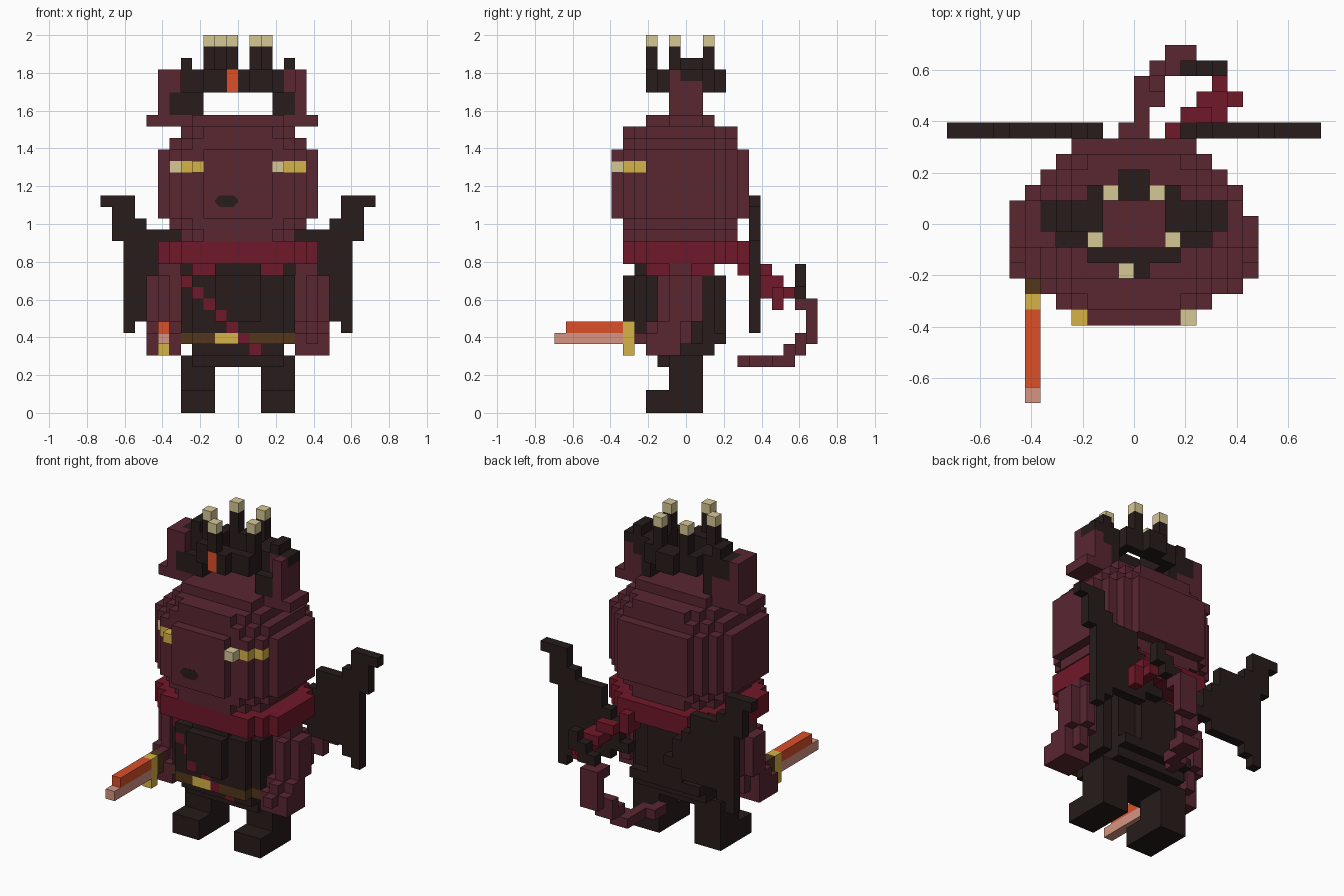
import bpy, bmesh, math

if "Cube" in bpy.data.objects:
    bpy.data.objects.remove(bpy.data.objects["Cube"])

V = 2 / 33  # edge length of one block

COLOURS = {
    "maroon": (0.100, 0.020, 0.031), "charcoal": (0.020, 0.0115, 0.0105),
    "crimson": (0.160, 0.009, 0.021), "gold": (0.67, 0.45, 0.065),
    "bone": (0.67, 0.575, 0.30), "orange": (0.70, 0.080, 0.022),
    "salmon": (0.67, 0.30, 0.225), "brown": (0.085, 0.039, 0.011),
}
MATS = {}
for name, rgb in COLOURS.items():
    m = bpy.data.materials.new(name)
    m.use_nodes = True
    m.diffuse_color = (*rgb, 1)
    bsdf = m.node_tree.nodes["Principled BSDF"]
    bsdf.inputs["Base Color"].default_value = (*rgb, 1)
    bsdf.inputs["Roughness"].default_value = 0.9
    MATS[name] = m

parts = {}  # part name -> {cell: colour}


def box(part, colour, x0, x1, y0, y1, z0, z1):
    """Fill a block range; later fills repaint earlier ones."""
    cells = parts.setdefault(part, {})
    for x in range(x0, x1):
        for y in range(y0, y1):
            for z in range(z0, z1):
                cells[x, y, z] = colour


def slab(part, colour, z0, z1, *steps):
    """Stepped oval layer from (half width, back and front) boxes."""
    for w, y0, y1 in steps:
        box(part, colour, -w, w, y0, y1, z0, z1)


def both(part, colour, x0, x1, *rest):
    """The same box on both sides, as separate left and right parts."""
    box("left_" + part, colour, x0, x1, *rest)
    box("right_" + part, colour, -x1, -x0, *rest)


def build(name, cells):
    """Skin the outside of a block part and merge its flat faces."""
    bm = bmesh.new()
    used = sorted(set(cells.values()))
    verts = {}

    def vert(p):
        if p not in verts:
            verts[p] = bm.verts.new((p[0] * V, (p[1] + 0.5) * V, p[2] * V))
        return verts[p]

    for c, colour in cells.items():
        for axis in range(3):
            u, w = (axis + 1) % 3, (axis + 2) % 3
            for side in (0, 1):
                n = list(c)
                n[axis] += 2 * side - 1
                if tuple(n) in cells:
                    continue
                ring = []
                for a, b in ((0, 0), (1, 0), (1, 1), (0, 1)):
                    p = list(c)
                    p[axis] += side
                    p[u] += a
                    p[w] += b
                    ring.append(vert(tuple(p)))
                face = bm.faces.new(ring if side else ring[::-1])
                face.material_index = used.index(colour)
    bmesh.ops.dissolve_limit(bm, angle_limit=0.01, verts=bm.verts[:],
                             edges=bm.edges[:], delimit={'MATERIAL'})
    me = bpy.data.meshes.new(name)
    bm.to_mesh(me)
    bm.free()
    for colour in used:
        me.materials.append(MATS[colour])
    bpy.context.collection.objects.link(bpy.data.objects.new(name, me))


# Legs and feet
both("leg", "charcoal", 2, 5, -2, 1, 2, 4)
both("leg", "charcoal", 2, 5, -4, 1, 0, 2)

# Torso, rounded towards the hips, with the belt across the front only
slab("torso", "charcoal", 4, 5, (4, -3, 1), (5, -2, 1))
slab("torso", "charcoal", 5, 6, (4, -4, 2))
slab("torso", "charcoal", 6, 7, (4, -5, 3), (5, -4, 1))
slab("torso", "brown", 6, 7, (4, -5, -4), (5, -4, -3))
slab("torso", "charcoal", 7, 8, (4, -5, 2), (2, -5, 3), (5, -4, 1))
slab("torso", "charcoal", 8, 12, (2, -6, 3), (4, -5, 2), (5, -4, 1))
slab("torso", "charcoal", 12, 13, (2, -5, 2))
box("torso", "gold", -2, 0, -5, -4, 6, 7)

# Diagonal sash following the chest steps
for i, y in enumerate((-4, -5, -5, -6, -5, -5, -4)):
    box("torso", "crimson", i - 5, i - 4, y, y + 1, 11 - i, 12 - i)

# Scarf with a loose end drifting behind
slab("scarf", "crimson", 13, 15, (4, -6, 5), (5, -6, 4), (6, -5, 3), (7, -4, 2))
slab("scarf", "crimson", 12, 13, (4, -4, 2))
for c in [c for c in parts["scarf"] if c in parts["torso"]]:
    del parts["scarf"][c]
box("scarf", "crimson", 2, 3, 4, 6, 12, 14)
for x, y, z0, z1 in ((3, 6, 12, 13), (4, 6, 11, 13), (5, 6, 10, 12),
                     (4, 7, 11, 12), (5, 7, 10, 12), (6, 7, 9, 11), (5, 8, 10, 11)):
    box("scarf", "crimson", x, x + 1, y, y + 1, z0, z1)

# Arms: rounded columns leaning forward to the hands
both("arm", "maroon", 5, 7, -2, 0, 12, 13)
for z0, z1, y0, y1 in ((9, 12, -3, 1), (8, 9, -3, 1), (7, 8, -4, 0), (6, 7, -5, 0)):
    both("arm", "maroon", 6, 7, y0, y1, z0, z1)
    for x in (5, 7):
        both("arm", "maroon", x, x + 1, y0 + 1, y1 - 1, z0, z1)
both("arm", "maroon", 5, 8, -4, -1, 5, 6)

# Sword in the right hand
box("sword", "brown", -7, -6, -5, -4, 6, 8)
box("sword", "gold", -7, -6, -6, -5, 5, 8)
box("sword", "orange", -7, -6, -11, -6, 7, 8)
box("sword", "salmon", -7, -6, -12, -6, 6, 7)
for c in [c for c in parts["right_arm"] if c in parts["sword"]]:
    del parts["right_arm"][c]

# Head
slab("head", "maroon", 15, 16, (3, -6, 4), (4, -5, 3), (5, -4, 2))
slab("head", "maroon", 16, 17, (4, -6, 4), (5, -5, 3), (6, -4, 2))
slab("head", "maroon", 17, 23, (3, -7, 5), (4, -6, 5), (5, -6, 4), (6, -5, 3), (7, -4, 2))
slab("head", "maroon", 23, 24, (4, -6, 4), (5, -5, 3), (6, -4, 2))
slab("head", "maroon", 24, 25, (3, -6, 4), (4, -5, 3), (5, -4, 2))
slab("head", "maroon", 25, 26, (4, -4, 2))

# Eyes wrapping around the cheeks
for i, (right, left) in enumerate((("gold", "bone"), ("gold", "gold"), ("bone", "gold"))):
    box("head", left, 3 + i, 4 + i, i - 7, i - 6, 21, 22)
    box("head", right, -4 - i, -3 - i, i - 7, i - 6, 21, 22)

# Ears: maroon outer shell, dark inside
for part, s, edge in (("left_ear", 1, 6), ("right_ear", -1, 7)):
    def ear(colour, a, b, *rest):
        box(part, colour, min(s * a, s * b), max(s * a, s * b), *rest)
    ear("maroon", 4, edge + 1, -2, 1, 25, 26)
    ear("charcoal", 3, 5, -1, 1, 26, 30)
    ear("charcoal", 3, edge - 1, -2, -1, 26, 28)
    ear("charcoal", 5, 6, -1, 1, 26, 30)
    ear("maroon", 4, 6, 0, 1, 26, 28)
    ear("maroon", edge - 1, edge, -2, 1, 26, 29)
    ear("maroon", 5, edge, -2, -1, 28, 30)
    ear("charcoal", 4, 5, -1, 1, 30, 31)
box("left_ear", "maroon", 4, 5, -1, 0, 28, 30)
box("right_ear", "maroon", -7, -6, -2, 1, 29, 30)

# Crown ring with five tipped prongs and a gem
for r in ((-1, 1, -4, -3), (-3, 3, -3, -2), (-3, -2, -2, 2),
          (2, 3, -2, 2), (-3, 3, 1, 2), (-1, 1, 2, 3)):
    box("crown", "charcoal", *r, 28, 30)
for x, y in ((-2, 1), (1, 1), (-3, -2), (2, -2), (-1, -4)):
    box("crown", "charcoal", x, x + 1, y, y + 1, 30, 32)
    box("crown", "bone", x, x + 1, y, y + 1, 32, 33)
box("crown", "orange", -1, 0, -4, -3, 28, 30)

# Wings, one block thick, listed as columns from the spine outwards
for i, (z0, z1) in enumerate(((10, 11), (10, 13), (9, 14), (9, 16), (9, 16), (9, 16),
                              (8, 17), (7, 19), (15, 19), (18, 19))):
    both("wing", "charcoal", i + 2, i + 3, 5, 6, z0, z1)

# Tail curling out to one side and up to a dark tip
for b in ((-1, 0, 4, 6, 4, 5), (0, 1, 5, 9, 4, 5), (1, 2, 7, 9, 4, 5),
          (1, 2, 8, 10, 5, 6), (1, 3, 9, 10, 5, 7), (2, 4, 10, 11, 6, 10),
          (2, 4, 9, 10, 9, 10)):
    box("tail", "maroon", *b)
for x, z0, z1 in ((3, 10, 11), (4, 10, 12), (5, 11, 13)):
    box("tail", "charcoal", x, x + 1, 9, 10, z0, z1)

for name, cells in parts.items():
    build(name, cells)

# Nose: a thin plate with clipped corners
bm = bmesh.new()
outline = ((-2, 18.4), (-1.6, 18), (-0.4, 18), (0, 18.4),
           (0, 18.6), (-0.4, 19), (-1.6, 19), (-2, 18.6))
face = bm.faces.new([bm.verts.new((x * V, -6.5 * V, z * V)) for x, z in outline])
out = bmesh.ops.extrude_face_region(bm, geom=[face])["geom"]
bmesh.ops.translate(bm, vec=(0, -0.001, 0),
                    verts=[g for g in out if isinstance(g, bmesh.types.BMVert)])
bmesh.ops.recalc_face_normals(bm, faces=bm.faces[:])
nose = bpy.data.meshes.new("nose")
bm.to_mesh(nose)
bm.free()
nose.materials.append(MATS["charcoal"])
bpy.context.collection.objects.link(bpy.data.objects.new("nose", nose))
